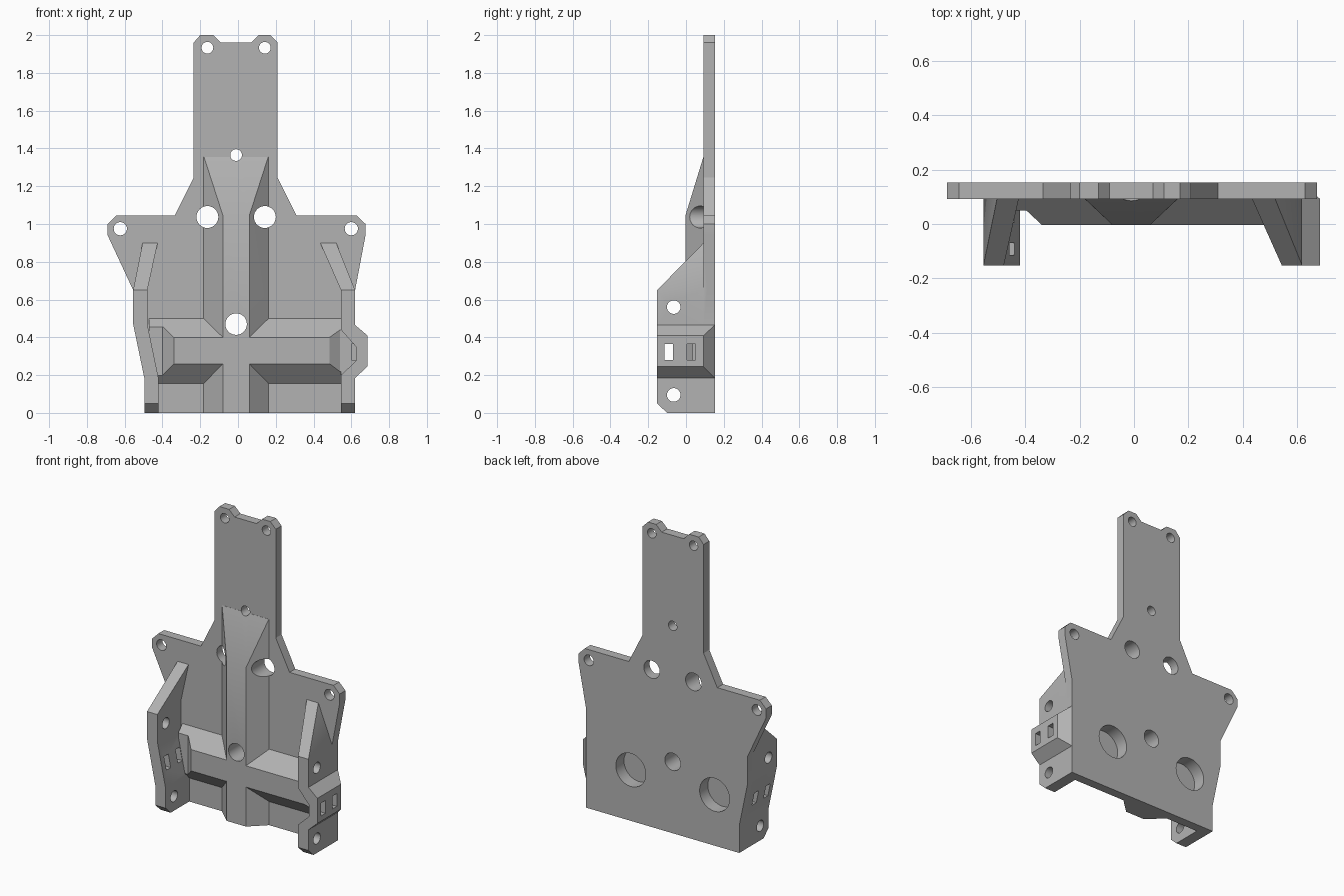
import bpy, bmesh, math
from mathutils import Matrix, Vector

cube = bpy.data.objects.get("Cube")
if cube:
    bpy.data.objects.remove(cube, do_unlink=True)

grey = bpy.data.materials.new("plain grey")
grey.use_nodes = True
grey.diffuse_color = (0.45, 0.45, 0.45, 1)
grey.node_tree.nodes["Principled BSDF"].inputs["Base Color"].default_value = grey.diffuse_color

BACK, FRONT, FACE, RIB = 0.153, -0.153, 0.093, -0.003
MID = -0.01


def finish(bm, name):
    bmesh.ops.recalc_face_normals(bm, faces=bm.faces)
    mesh = bpy.data.meshes.new(name)
    bm.to_mesh(mesh)
    bm.free()
    mesh.materials.append(grey)
    ob = bpy.data.objects.new(name, mesh)
    bpy.context.collection.objects.link(ob)
    return ob


def loft(name, rings):
    """Solid skinned through rings that have equal point counts."""
    bm = bmesh.new()
    loops = [[bm.verts.new(p) for p in ring] for ring in rings]
    for a, b in zip(loops, loops[1:]):
        for i in range(len(a)):
            j = (i + 1) % len(a)
            bm.faces.new((a[i], a[j], b[j], b[i]))
    bm.faces.new(loops[0])
    bm.faces.new(loops[-1])
    return finish(bm, name)


def rect(axis, at, u0, u1, v0, v1):
    """Rectangle across an axis; u and v are the other two axes in order."""
    ring = []
    for u, v in ((u0, v0), (u1, v0), (u1, v1), (u0, v1)):
        p = [u, v]
        p.insert("xyz".index(axis), at)
        ring.append(Vector(p))
    return ring


def cylinder(axis, centre, radius, depth):
    bm = bmesh.new()
    turn = Matrix.Rotation(math.pi / 2, 4, "X" if axis == "y" else "Y")
    bmesh.ops.create_cone(bm, cap_ends=True, segments=32, radius1=radius, radius2=radius,
                          depth=depth, matrix=Matrix.Translation(centre) @ turn)
    return finish(bm, "hole_cutter")


def combine(target, tool, operation):
    mod = target.modifiers.new("combine", "BOOLEAN")
    mod.operation, mod.object, mod.solver = operation, tool, "EXACT"
    graph = bpy.context.evaluated_depsgraph_get()
    mesh = bpy.data.meshes.new_from_object(target.evaluated_get(graph))
    target.modifiers.clear()
    target.data = mesh
    bpy.data.objects.remove(tool, do_unlink=True)


def cut(target, tool):
    combine(target, tool, "DIFFERENCE")


# Back plate from its outline
outline = [(-.495, 0), (.62, 0), (.62, .65), (.675, .94), (.675, 1), (.63, 1.045),
           (.31, 1.045), (.21, 1.245), (.21, 1.96), (.17, 2), (.11, 2), (.07, 1.96),
           (-.09, 1.96), (-.13, 2), (-.2, 2), (-.235, 1.96), (-.235, 1.245),
           (-.335, 1.045), (-.645, 1.045), (-.69, 1), (-.69, .94), (-.555, .65),
           (-.555, .47), (-.495, .18)]
bracket = loft("bracket_plate", [[(x, y, z) for x, z in outline] for y in (FACE, BACK)])

# Upright rib with a ramp flaring out at the top
EMBED = FACE + 0.02


def rib_section(z, face_half, face_y):
    return [(MID - .172, EMBED, z), (MID - .172, FACE, z), (MID - face_half, face_y, z),
            (MID + face_half, face_y, z), (MID + .172, FACE, z), (MID + .172, EMBED, z)]


upright_rib = loft("upright_rib", [rib_section(0, .07, RIB), rib_section(1.045, .07, RIB),
                                   rib_section(1.355, .17, FACE - .001)])

# Cross rib, with a sloped pocket at each end
cross = [(EMBED, .155), (FACE, .155), (RIB, .26), (RIB, .40), (FACE, .50), (EMBED, .50)]
cross_rib = loft("cross_rib", [[(x, y, z) for y, z in cross] for x in (-.47, .60)])
for inner, outer, floor in ((-.34, -.4, .053), (.485, .54, .035)):
    end = math.copysign(.8, inner)
    pocket = [(inner, RIB), (outer, floor), (end, floor), (end, -.3), (inner, -.3)]
    cut(cross_rib, loft("pocket_cutter", [[(x, y, z) for x, y in pocket] for z in (.1, .455)]))

# Side walls: each level is height, inner x, outer x, front y
left_levels = [(0, .545, .62, -.1), (.05, .545, .62, FRONT), (.65, .545, .62, FRONT),
               (.9, .435, .52, FACE)]
right_levels = [(0, -.42, -.495, -.1), (.05, -.42, -.495, FRONT), (.18, -.42, -.495, FRONT),
                (.47, -.48, -.555, FRONT), (.65, -.48, -.555, FRONT), (.9, -.425, -.505, FACE)]
walls = [loft(name, [rect("z", z, a, b, y, EMBED) for z, a, b, y in levels])
         for name, levels in (("left_wall", left_levels), ("right_wall", right_levels))]

# Outward bulge on the left wall, hollowed from inside
combine(walls[0], loft("bulge", [rect("x", .60, FRONT, BACK, .185, .465),
                                 rect("x", .62, FRONT, BACK, .185, .465),
                                 rect("x", .685, FRONT, FACE, .245, .41)]), "UNION")
cut(walls[0], loft("bulge_cutter", [rect("x", .53, -.3, .035, .185, .455),
                                    rect("x", .545, -.3, .035, .2, .44),
                                    rect("x", .625, -.3, .035, .275, .35)]))

# Screw holes and strap slots through both walls
for wall in walls:
    for z in (.095, .56):
        cut(wall, cylinder("x", (0, -.065, z), .036, 3))
    for y in (-.115, .005):
        cut(wall, loft("slot_cutter", [rect("x", x, y, y + .045, .28, .365) for x in (-1, 1)]))

# Join the parts into one solid
for part in (upright_rib, cross_rib, *walls):
    combine(bracket, part, "UNION")

# Holes through the plate, and two blind pockets in its back
holes = [(MID - .152, 1.037, .058), (MID + .152, 1.037, .058), (MID, .47, .057),
         (MID, 1.365, .031), (MID - .152, 1.933, .031), (MID + .152, 1.933, .031),
         (-.623, .975, .035), (.60, .975, .035)]
for x, z, r in holes:
    cut(bracket, cylinder("y", (x, 0, z), r, 1))
for side in (-1, 1):
    cut(bracket, cylinder("y", (MID + side * .305, BACK, .335), .109, .17))

bracket.name = "mounting_bracket"
bpy.context.view_layer.objects.active = bracket
bracket.select_set(True)
bpy.ops.object.shade_smooth_by_angle(angle=math.radians(25))
